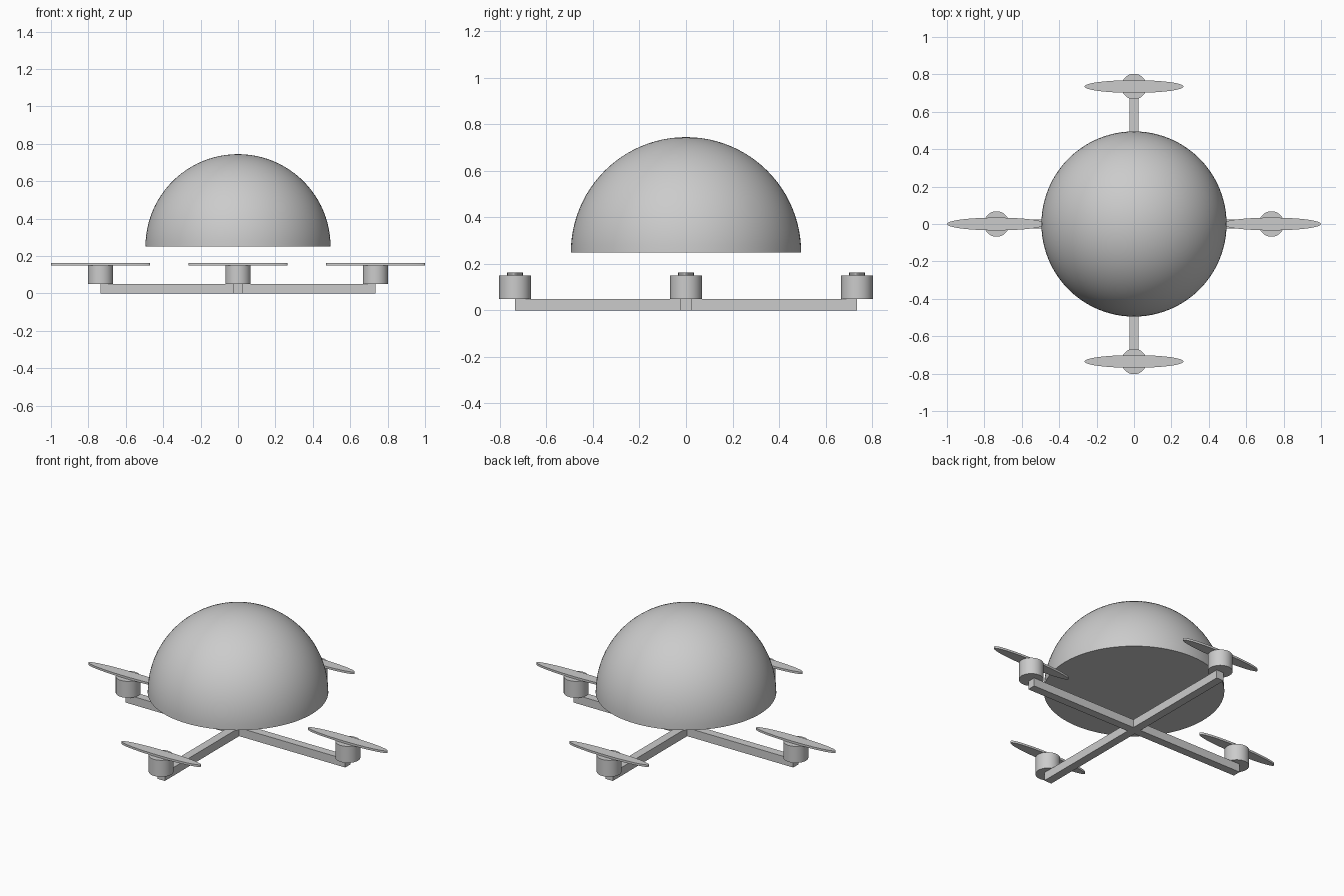
import bpy, bmesh, math
from mathutils import Matrix, Vector

cube = bpy.data.objects.get("Cube")
if cube:
    bpy.data.objects.remove(cube, do_unlink=True)

grey = bpy.data.materials.new("light_grey")
grey.use_nodes = True
grey.diffuse_color = (0.6, 0.6, 0.6, 1)
grey.node_tree.nodes["Principled BSDF"].inputs["Base Color"].default_value = grey.diffuse_color

ARM = 0.735      # distance from the centre to each motor
ARM_W = 0.05     # arm width and height


def finish(name, bm, smooth=True):
    """Turn a bmesh into a named, coloured object."""
    bmesh.ops.recalc_face_normals(bm, faces=bm.faces)
    mesh = bpy.data.meshes.new(name)
    bm.to_mesh(mesh)
    bm.free()
    mesh.materials.append(grey)
    obj = bpy.data.objects.new(name, mesh)
    bpy.context.collection.objects.link(obj)
    if smooth:
        bpy.ops.object.select_all(action='DESELECT')
        bpy.context.view_layer.objects.active = obj
        obj.select_set(True)
        bpy.ops.object.shade_smooth_by_angle(angle=math.radians(35))
    return obj


def disc(name, centre, rx, ry, z0, z1):
    """Upright cylinder with an elliptical outline."""
    bm = bmesh.new()
    place = Matrix.Translation((centre.x, centre.y, (z0 + z1) / 2)) @ Matrix.Diagonal((rx, ry, z1 - z0, 1))
    bmesh.ops.create_cone(bm, cap_ends=True, segments=64, radius1=1, radius2=1, depth=1, matrix=place)
    return finish(name, bm)


# Dome: sphere cut in half, with a flat closed underside
bm = bmesh.new()
bmesh.ops.create_uvsphere(bm, u_segments=96, v_segments=48, radius=0.495)
cut = bmesh.ops.bisect_plane(bm, geom=bm.verts[:] + bm.edges[:] + bm.faces[:], dist=1e-5,
                             plane_co=(0, 0, 0), plane_no=(0, 0, 1), clear_inner=True)
bmesh.ops.holes_fill(bm, edges=[e for e in bm.edges if e.is_boundary])
bmesh.ops.translate(bm, verts=bm.verts, vec=(0, 0, 0.25))
finish("dome", bm)

# Crossed arms: one outline extruded upwards
bm = bmesh.new()
h = ARM_W / 2
outline = []
for i in range(4):
    turn = Matrix.Rotation(i * math.pi / 2, 3, 'Z')
    outline += [bm.verts.new(turn @ Vector(p)) for p in ((ARM, -h, 0), (ARM, h, 0), (h, h, 0))]
base = bm.faces.new(outline)
top = bmesh.ops.extrude_face_region(bm, geom=[base])["geom"]
bmesh.ops.translate(bm, verts=[v for v in top if isinstance(v, bmesh.types.BMVert)], vec=(0, 0, ARM_W))
finish("crossed_arms", bm, smooth=False)

# Motors and propellers at the arm ends; all blades lie along x
for side, direction in {"left": (1, 0), "back": (0, 1), "right": (-1, 0), "front": (0, -1)}.items():
    end = Vector(direction) * ARM
    disc(side + "_motor", end, 0.068, 0.068, ARM_W, 0.15)
    disc(side + "_propeller", end, 0.265, 0.034, 0.15, 0.163)
